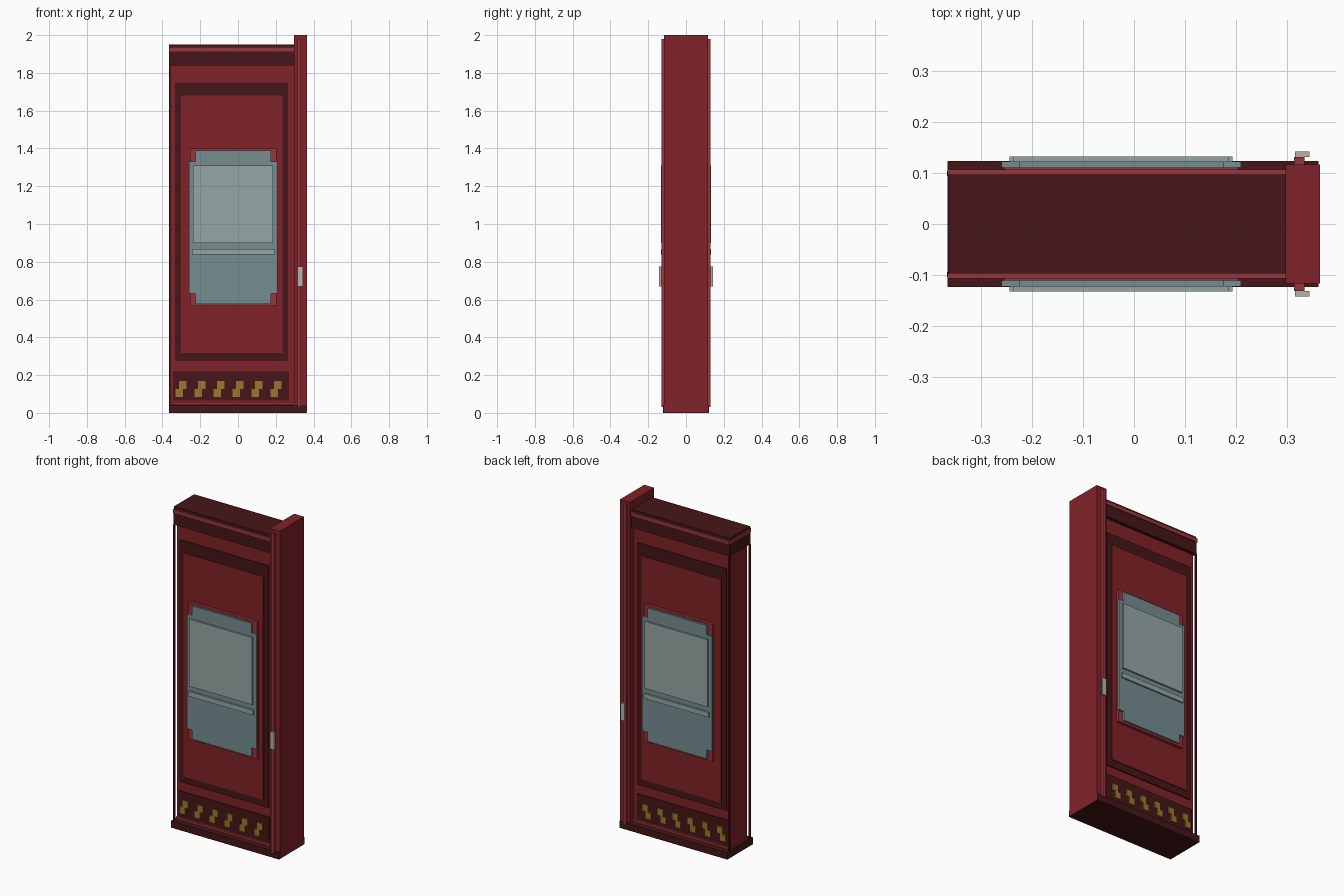
import bpy, bmesh

if "Cube" in bpy.data.objects:
    bpy.data.objects.remove(bpy.data.objects["Cube"])


def mat(name, rgb):
    m = bpy.data.materials.new(name)
    m.diffuse_color = (*rgb, 1)
    m.use_nodes = True
    m.node_tree.nodes["Principled BSDF"].inputs["Base Color"].default_value = m.diffuse_color
    return m


RED = mat("red_paint", (0.22, 0.016, 0.021))
DARK = mat("dark_red_paint", (0.06, 0.008, 0.009))
LIGHT = mat("light_red_trim", (0.32, 0.036, 0.047))
GLASS = mat("glass", (0.18, 0.27, 0.28))
PANE = mat("pale_glass", (0.30, 0.39, 0.38))
GOLD = mat("gold", (0.34, 0.18, 0.027))
METAL = mat("pale_metal", (0.48, 0.45, 0.41))


def boxes(name, material, parts, mirror=False):
    """One object from boxes given as (x0, x1, y0, y1, z0, z1)."""
    bm = bmesh.new()
    for x0, x1, y0, y1, z0, z1 in parts:
        vs = bmesh.ops.create_cube(bm, size=1)["verts"]
        for v in vs:
            v.co = (x1 if v.co.x > 0 else x0,
                    y1 if v.co.y > 0 else y0,
                    z1 if v.co.z > 0 else z0)
    me = bpy.data.meshes.new(name)
    bm.to_mesh(me)
    bm.free()
    me.materials.append(material)
    ob = bpy.data.objects.new(name, me)
    bpy.context.collection.objects.link(ob)
    if mirror:  # repeat on the back face
        md = ob.modifiers.new("mirror", 'MIRROR')
        md.use_axis = (False, True, False)
        md.use_mirror_merge = False
    return ob


def plate(name, material, x0, x1, z0, z1, near, far):
    """Slab on the front face, repeated on the back."""
    return boxes(name, material, [(x0, x1, -far, -near, z0, z1)], True)


# Carcass
boxes("base_plinth", DARK, [(-0.365, 0.362, -0.123, 0.123, 0, 0.042)])
boxes("door_body", RED, [(-0.357, 0.297, -0.08, 0.08, 0.042, 1.84)])
boxes("side_post", RED, [(0.297, 0.364, -0.117, 0.117, 0.001, 2.0)])

# Header with a projecting rail and a cap
boxes("header", DARK, [(-0.364, 0.297, -0.1, 0.1, 1.84, 1.912)])
boxes("header_rail", LIGHT, [(-0.365, 0.297, -0.107, 0.107, 1.912, 1.936)])
boxes("header_cap", DARK, [(-0.364, 0.297, -0.097, 0.097, 1.936, 1.95)])

# Thin upright strips on the left edge, post trim and handles
plate("edge_strip", DARK, -0.366, -0.357, 0.042, 1.84, 0.094, 0.104)
plate("post_trim", LIGHT, 0.314, 0.334, 0.03, 1.98, 0.117, 0.131)
plate("handle", METAL, 0.315, 0.344, 0.67, 0.775, 0.131, 0.142)

# Recessed-look border and raised centre panel
X0, X1, Z0, Z1, W = -0.333, 0.266, 0.275, 1.75, 0.031
boxes("panel_border", DARK, [
    (X0, X0 + W, -0.087, -0.08, Z0, Z1),
    (X1 - W, X1, -0.087, -0.08, Z0, Z1),
    (X0 + W, X1 - W, -0.087, -0.08, Z0, Z0 + 0.043),
    (X0 + W, X1 - W, -0.087, -0.08, Z1 - 0.07, Z1)], True)
plate("centre_panel", RED, X0 + W, X1 - W, Z0 + 0.043, Z1 - 0.07, 0.08, 0.093)

# Window: frame, notched glass, upper pane and cross bar
plate("window_frame", LIGHT, -0.255, 0.205, 0.565, 1.40, 0.093, 0.111)
boxes("window_glass", GLASS, [
    (-0.26, 0.21, -0.122, -0.111, 0.632, 1.332),
    (-0.225, 0.175, -0.122, -0.111, 1.332, 1.39),
    (-0.225, 0.175, -0.122, -0.111, 0.577, 0.632)], True)
plate("upper_pane", PANE, -0.237, 0.186, 0.90, 1.31, 0.122, 0.132)
plate("window_bar", PANE, -0.244, 0.193, 0.838, 0.868, 0.122, 0.132)

# Kick panel with a row of stepped gold marks
plate("kick_panel", DARK, -0.343, 0.271, 0.065, 0.218, 0.08, 0.086)
plate("bottom_strip", LIGHT, -0.355, 0.297, 0.045, 0.058, 0.08, 0.092)
marks = []
for i in range(6):
    x = -0.331 + i * 0.1005
    marks.append((x, x + 0.04, -0.093, -0.086, 0.085, 0.127))
    marks.append((x + 0.019, x + 0.059, -0.093, -0.086, 0.127, 0.17))
boxes("gold_marks", GOLD, marks, True)
